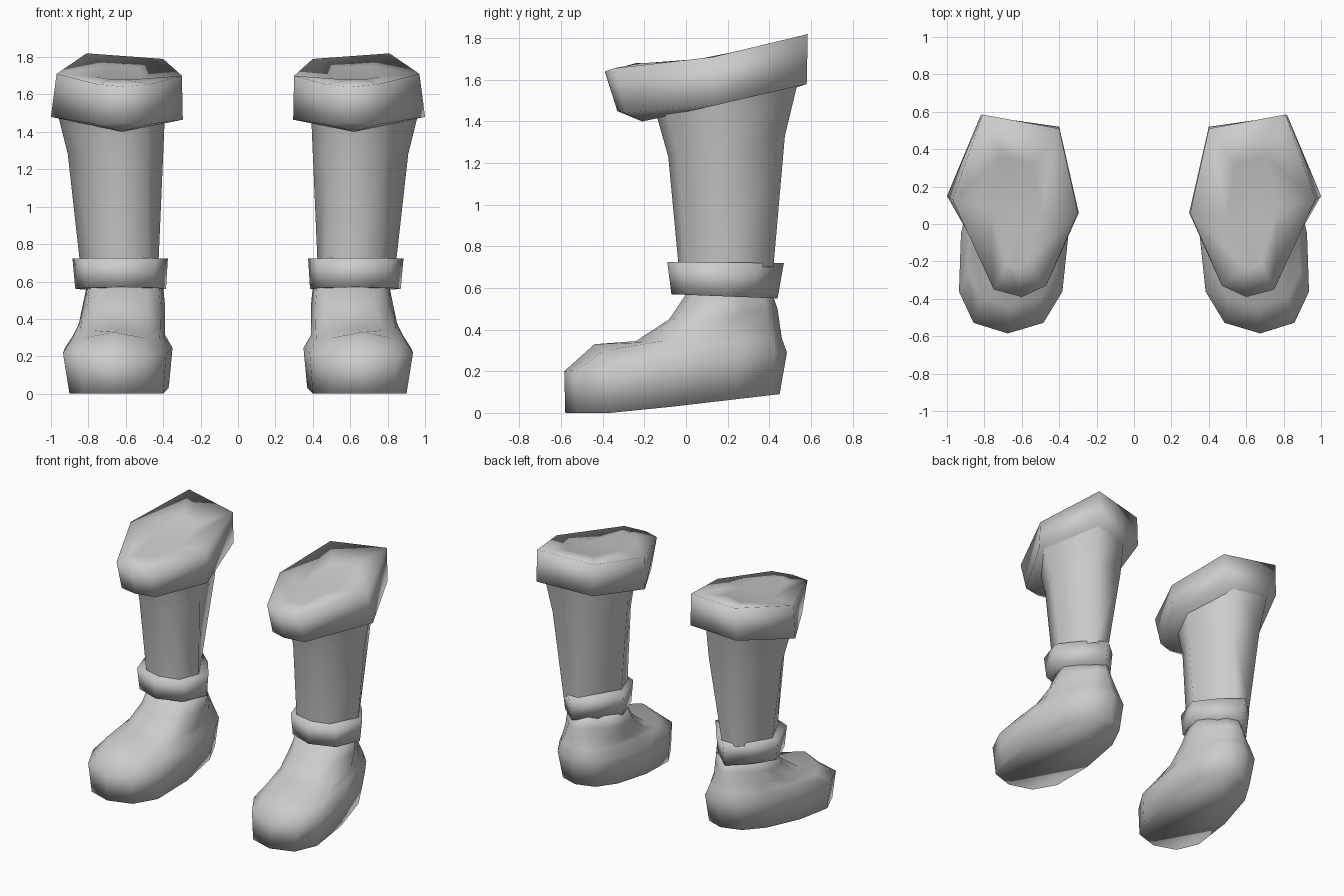
import bpy, bmesh, math

cube = bpy.data.objects.get("Cube")
if cube:
    bpy.data.objects.remove(cube, do_unlink=True)

grey = bpy.data.materials.new("plain grey")
grey.use_nodes = True
colour = (0.604, 0.604, 0.604, 1)
grey.diffuse_color = colour
grey.node_tree.nodes["Principled BSDF"].inputs["Base Color"].default_value = colour


def rounded_ring(sides, x0, x1, y0, y1, z_front, z_back,
                 droop=0, taper=0, front=0.78, back=0.78):
    """Oval seen from above; its height runs from toe side to heel side.
    Droop lowers the flanks near the toe, taper pulls the outer flank in at the
    heel, front and back set how square (low) or pointed (high) each end is."""
    points = []
    for i in range(sides):
        angle = 2 * math.pi * i / sides
        s, c = math.sin(angle), -math.cos(angle)
        power = back if c > 0 else front
        u = math.copysign(abs(s) ** power, s)
        v = math.copysign(abs(c) ** power, c)
        t = (v + 1) / 2
        x = (x0 + x1) / 2 + u * (x1 - x0) / 2 - taper * t * (u + 1) / 2
        y = y0 + (y1 - y0) * t
        z = z_front + (z_back - z_front) * t - droop * abs(u) * (1 - t)
        points.append((x, y, max(0, z)))
    return points


def loft(name, rings, capped=True, bottom_tip=None, top_tip=None):
    """Skin a stack of rings, close the ends and mirror to the other boot."""
    bm = bmesh.new()
    loops = [[bm.verts.new(p) for p in ring] for ring in rings]
    n = len(loops[0])
    for low, high in zip(loops, loops[1:]):
        for i in range(n):
            j = (i + 1) % n
            bm.faces.new((low[i], low[j], high[j], high[i]))
    for loop, tip in ((loops[0], bottom_tip), (loops[-1], top_tip)):
        if tip:
            peak = bm.verts.new(tip)
            for i in range(n):
                bm.faces.new((loop[i], loop[(i + 1) % n], peak))
        elif capped:
            bm.faces.new(loop)
    bmesh.ops.recalc_face_normals(bm, faces=bm.faces)
    mesh = bpy.data.meshes.new(name)
    bm.to_mesh(mesh)
    bm.free()
    mesh.materials.append(grey)
    for face in mesh.polygons:
        face.use_smooth = True
    obj = bpy.data.objects.new(name, mesh)
    bpy.context.collection.objects.link(obj)
    mirror = obj.modifiers.new("other boot", "MIRROR")
    mirror.use_mirror_merge = False


# Foot: sole, widest line, instep and ankle
loft("boot_feet", [
    rounded_ring(12, 0.37, 0.96, -0.58, 0.45, -0.03, 0.09, taper=0.14),
    rounded_ring(12, 0.35, 1.0, -0.585, 0.485, 0.2, 0.29, taper=0.15),
    rounded_ring(12, 0.39, 0.94, -0.44, 0.46, 0.33, 0.36, droop=0.06, taper=0.12),
    rounded_ring(12, 0.39, 0.88, -0.24, 0.45, 0.345, 0.43, droop=0.02, taper=0.06,
                 back=1.1),
    rounded_ring(12, 0.39, 0.83, -0.08, 0.44, 0.45, 0.5, back=1.5),
    rounded_ring(12, 0.4, 0.81, 0, 0.415, 0.57, 0.57, back=1.7),
])

# Band around the ankle, drawn in towards the back
loft("ankle_bands", [
    rounded_ring(8, 0.385, 0.87, -0.07, 0.44, 0.57, 0.55, front=0.9, back=1.7),
    rounded_ring(8, 0.375, 0.885, -0.09, 0.47, 0.725, 0.72, front=0.9, back=1.7),
])

# Leg: narrow flat back, rounded front, flaring into the cuff
leg_bottom = [(0.71, 0.42, 0.7), (0.59, 0.42, 0.7), (0.425, 0.15, 0.7),
              (0.48, 0, 0.7), (0.62, -0.035, 0.7), (0.75, 0, 0.7),
              (0.845, 0.2, 0.7)]
leg_middle = [(0.76, 0.475, 1.33), (0.51, 0.46, 1.32), (0.4, 0.12, 1.28),
              (0.48, -0.04, 1.25), (0.62, -0.085, 1.23), (0.78, -0.04, 1.25),
              (0.91, 0.18, 1.28)]
leg_top = [(0.78, 0.545, 1.62), (0.51, 0.5, 1.6), (0.39, 0.12, 1.52),
           (0.48, -0.1, 1.47), (0.62, -0.15, 1.46), (0.78, -0.1, 1.47),
           (0.97, 0.16, 1.52)]
loft("leg_shafts", [leg_bottom, leg_middle, leg_top], capped=False)

# Tilted cuff, pointed at the front and high at the back, with a shallow sag on top
cuff_bottom = [(0.82, 0.58, 1.58), (0.4, 0.52, 1.56), (0.295, 0.06, 1.465),
               (0.48, -0.28, 1.44), (0.61, -0.33, 1.45), (0.75, -0.29, 1.44),
               (1, 0.15, 1.48)]
cuff_top = [(0.81, 0.585, 1.82), (0.4, 0.51, 1.79), (0.3, 0.06, 1.7),
            (0.47, -0.33, 1.655), (0.6, -0.39, 1.64), (0.75, -0.35, 1.655),
            (0.97, 0.13, 1.71)]
cuff_sag = [(0.38 + x * 0.4, y * 0.62, 1.68 + 0.2 * max(y * 0.62, 0))
            for x, y, z in cuff_top]
loft("top_cuffs", [cuff_bottom, cuff_top, cuff_sag],
     bottom_tip=(0.62, -0.21, 1.4), top_tip=(0.63, 0.05, 1.69))
